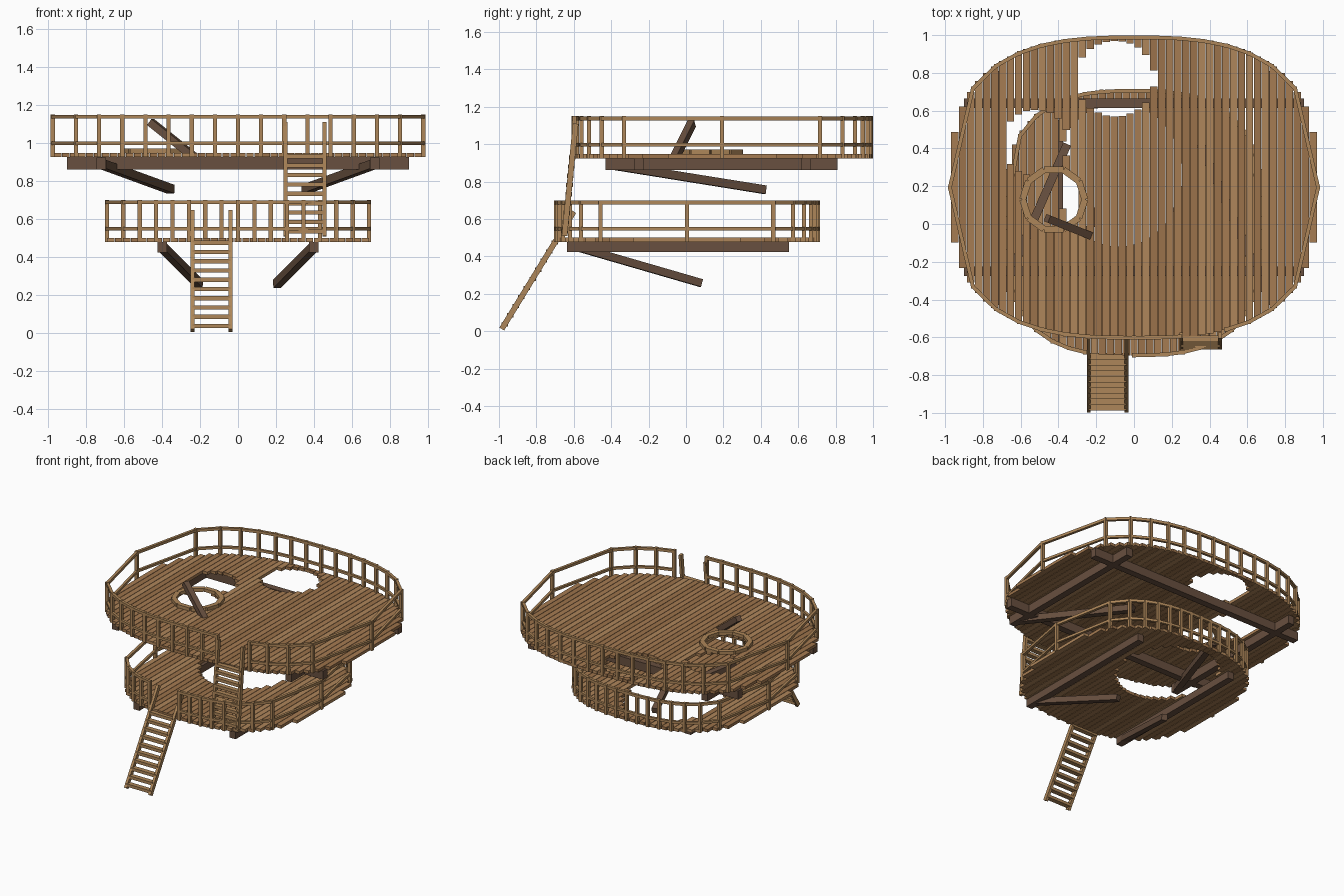
import bpy, bmesh, math, random
from mathutils import Vector, Matrix

if "Cube" in bpy.data.objects:
    bpy.data.objects.remove(bpy.data.objects["Cube"])

random.seed(4)

def material(name, rgb):
    m = bpy.data.materials.new(name)
    m.diffuse_color = (*rgb, 1)
    m.use_nodes = True
    m.node_tree.nodes["Principled BSDF"].inputs["Base Color"].default_value = m.diffuse_color
    return m

PLANKS = [material("plank_a", (0.38, 0.20, 0.085)),
          material("plank_b", (0.33, 0.17, 0.07)),
          material("plank_c", (0.43, 0.24, 0.105))]
RAIL = [material("rail_wood", (0.42, 0.24, 0.10))]
DARK = [material("beam_wood", (0.14, 0.08, 0.05))]
N = 2.8  # roundness of the deck outline

def box(bm, centre, size, rot=None, mat=0):
    m = Matrix.Translation(centre) @ (rot or Matrix()) @ Matrix.Diagonal((*size, 1))
    for v in bmesh.ops.create_cube(bm, size=1, matrix=m)["verts"]:
        for f in v.link_faces:
            f.material_index = mat

def bar(bm, p, q, w, h):
    """Box from p to q, width w sideways and height h."""
    p, q = Vector(p), Vector(q)
    d = (q - p).normalized()
    side = d.cross(Vector((0, 0, 1)))
    side = side.normalized() if side.length > 1e-4 else Vector((1, 0, 0))
    up = side.cross(d)
    rot = Matrix((side, d, up)).transposed().to_4x4()
    box(bm, (p + q) / 2, (w, (q - p).length, h), rot)

def finish(bm, name, mats):
    me = bpy.data.meshes.new(name)
    bm.to_mesh(me)
    bm.free()
    for m in mats:
        me.materials.append(m)
    ob = bpy.data.objects.new(name, me)
    bpy.context.collection.objects.link(ob)

def half_depth(x, a, b):
    return b * max(0.0, 1 - abs(x / a) ** N) ** (1 / N)

def deck(name, a, b, cy, z, count, holes):
    """Planks along y, trimmed to the outline and around the trunk holes."""
    bm = bmesh.new()
    pitch = 2 * a / count
    for i in range(count):
        x = -a + (i + 0.5) * pitch
        h = half_depth(x, a, b)
        spans = [(cy - h, cy + h)]
        for hx, hy, rx, ry in holes:
            t = 1 - ((x - hx) / rx) ** 2
            if t <= 0:
                continue
            lo, hi = hy - ry * math.sqrt(t), hy + ry * math.sqrt(t)
            cut = []
            for s, e in spans:
                if hi <= s or lo >= e:
                    cut.append((s, e))
                else:
                    cut += [(s, lo), (hi, e)]
            spans = [(s, e) for s, e in cut if e - s > 0.01]
        shade = random.randrange(3)
        for s, e in spans:
            box(bm, (x, (s + e) / 2, z), (pitch - 0.003, e - s, 0.022), mat=shade)
    finish(bm, name, PLANKS)

def railing(name, a, b, cy, z0, z1, mid, gap):
    """Posts evenly spaced in x, two rails, with a ladder gap at the front."""
    bm = bmesh.new()
    for side in (-1, 1):
        pts = []
        for i in range(17):
            x = -a + a * i / 8
            pts.append(Vector((x, cy + side * half_depth(x, a, b), 0)))
        for i, p in enumerate(pts):
            front = side < 0
            if not (front and gap[0] < i < gap[1]) and not (side > 0 and i in (0, 16)):
                box(bm, (p.x, p.y, (z0 + z1) / 2), (0.022, 0.022, z1 - z0))
            if i < 16 and not (front and gap[0] <= i < gap[1]):
                for z, t in ((z1 - 0.012, 0.02), (mid, 0.018)):
                    up = Vector((0, 0, z))
                    bar(bm, p + up, pts[i + 1] + up, t, t)
    finish(bm, name, RAIL)

def ladder(name, x0, x1, foot, top, z_last, rungs):
    bm = bmesh.new()
    for x in (x0, x1):
        bar(bm, (x, *foot), (x, *top), 0.02, 0.03)
    for i in range(rungs):
        z = foot[1] + 0.025 + (z_last - foot[1] - 0.025) * i / (rungs - 1)
        y = foot[0] + (top[0] - foot[0]) * (z - foot[1]) / (top[1] - foot[1])
        box(bm, ((x0 + x1) / 2, y, z), (x1 - x0, 0.035, 0.022))
    finish(bm, name, RAIL)

def beams(name, lines, w, h):
    bm = bmesh.new()
    for p, q in lines:
        bar(bm, p, q, w, h)
    finish(bm, name, DARK)

def mirrored(p, q):
    return [((s * p[0], *p[1:]), (s * q[0], *q[1:])) for s in (-1, 1)]

# decks
deck("upper_deck", 0.97, 0.8, 0.195, 0.936, 46,
     [(-0.1, 0.77, 0.21, 0.2), (-0.52, 0.43, 0.175, 0.175), (-0.43, 0.13, 0.155, 0.155)])
deck("lower_deck", 0.69, 0.70, 0.005, 0.489, 33, [(-0.08, 0.26, 0.335, 0.38)])

# railings
railing("upper_railing", 0.975, 0.795, 0.193, 0.925, 1.15, 0.998, (10, 12))
railing("lower_railing", 0.69, 0.70, 0.005, 0.478, 0.70, 0.548, (5, 8))

# ladders
ladder("lower_ladder", -0.24, -0.04, (-0.985, 0.012), (-0.60, 0.64), 0.475, 10)
ladder("upper_ladder", 0.25, 0.455, (-0.65, 0.51), (-0.59, 1.11), 0.93, 9)

# support beams
beams("upper_cross_beams", [((-0.9, y, 0.893), (0.9, y, 0.893)) for y in (-0.25, 0.64)], 0.05, 0.064)
beams("upper_long_beams", mirrored((0.72, -0.43, 0.892), (0.72, 0.81, 0.892)), 0.05, 0.062)
beams("lower_long_beams", mirrored((0.4, -0.635, 0.451), (0.4, 0.55, 0.451)), 0.05, 0.054)

# diagonal braces
beams("upper_braces", mirrored((0.72, -0.41, 0.89), (0.355, 0.42, 0.757)), 0.045, 0.045)
beams("lower_braces", mirrored((0.4, -0.6, 0.455), (0.205, 0.08, 0.258)), 0.042, 0.042)
beams("branch_brace", [((-0.46, 0.03, 1.11), (-0.235, -0.06, 0.93))], 0.04, 0.04)

# ten-sided collar around the branch opening
bm = bmesh.new()
C = Vector((-0.425, 0.13, 0.96))
ring = [C + 0.165 * Vector((math.cos(k * math.tau / 10), math.sin(k * math.tau / 10), 0)) for k in range(10)]
for k in range(10):
    bar(bm, ring[k], ring[(k + 1) % 10], 0.035, 0.024)
finish(bm, "branch_collar", RAIL)
